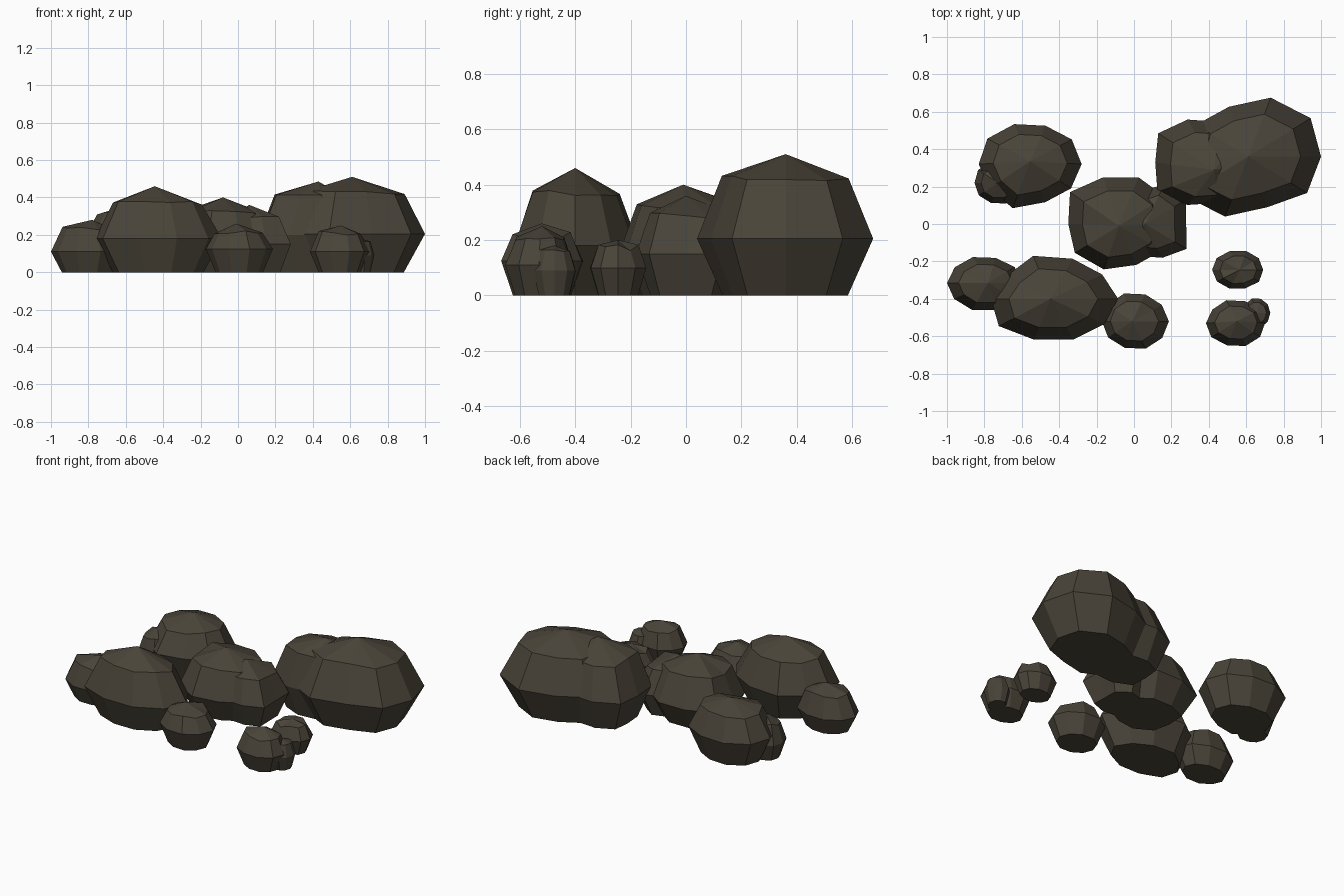
import bpy, bmesh, math, random

if "Cube" in bpy.data.objects:
    bpy.data.objects.remove(bpy.data.objects["Cube"])

random.seed(4)
SEG = 10

stone = bpy.data.materials.new("dark olive stone")
stone.diffuse_color = (0.068, 0.058, 0.041, 1)
stone.use_nodes = True
stone.node_tree.nodes["Principled BSDF"].inputs["Base Color"].default_value = stone.diffuse_color


def rock(name, centre, radius, top, waist, peak=(0, 0), shape=None, rough=0.03,
         shoulder=0.72, inset=0.72):
    """Faceted boulder: flat foot ring, widest waist ring, shoulder ring, peak."""
    cx, cy = centre
    rx, ry = radius
    shape = shape or [1 + random.uniform(-rough, rough) for _ in range(SEG)]
    # (height, scale of outline, follow of the peak offset)
    levels = [(0, 0.71, 0), (waist, 1.0, 0),
              (waist + (top - waist) * shoulder, inset, 0.3)]
    bm = bmesh.new()
    rings = []
    for k, (z, s, follow) in enumerate(levels):
        ring = []
        for i in range(SEG):
            a = 2 * math.pi * i / SEG
            f = s * shape[i]
            dz = random.uniform(-0.012, 0.012) if k == 2 else 0
            ring.append(bm.verts.new((cx + peak[0] * follow + rx * f * math.cos(a),
                                      cy + peak[1] * follow + ry * f * math.sin(a),
                                      z + dz)))
        rings.append(ring)
    tip = bm.verts.new((cx + peak[0], cy + peak[1], top))
    bm.faces.new(rings[0][::-1])
    for i in range(SEG):
        j = (i + 1) % SEG
        for lo, hi in zip(rings, rings[1:]):
            bm.faces.new((lo[i], lo[j], hi[j], hi[i]))
        bm.faces.new((rings[2][i], rings[2][j], tip))
    mesh = bpy.data.meshes.new(name)
    bm.to_mesh(mesh)
    bm.free()
    mesh.materials.append(stone)
    ob = bpy.data.objects.new(name, mesh)
    bpy.context.collection.objects.link(ob)


# back right pair
rock("back_right_boulder", (0.61, 0.36), (0.39, 0.33), 0.51, 0.205,
     shape=[1, 1.06, 1.005, 0.85, 0.88, 0.85, 1.08, 1.02, 0.86, 1.0])
rock("back_right_side_boulder", (0.37, 0.33), (0.27, 0.24), 0.485, 0.2, (0.06, -0.04),
     shape=[0.9, 0.9, 0.95, 1.0, 1.1, 0.95, 1.12, 1.0, 0.95, 0.9], inset=0.75)

# centre pair
rock("centre_boulder", (-0.07, 0.0), (0.29, 0.25), 0.40, 0.15, (-0.01, -0.01),
     shape=[0.95, 1.0, 1.05, 1.05, 1.16, 0.97, 1.05, 1.02, 0.92, 0.95], shoulder=0.7)
rock("centre_side_boulder", (0.09, 0.0), (0.21, 0.2), 0.36, 0.15, (-0.03, 0),
     shape=[0.9, 1.1, 1.12, 0.9, 0.9, 0.9, 0.9, 0.9, 0.95, 1.13], shoulder=0.66)

# back left boulder and chip
rock("back_left_boulder", (-0.555, 0.32), (0.275, 0.225), 0.37, 0.17, (0, 0.015),
     shape=[1, 1, 0.96, 1.0, 1.03, 1.0, 0.98, 1.1, 0.95, 0.98])
rock("back_left_chip", (-0.725, 0.22), (0.13, 0.115), 0.27, 0.11)

# front left pair
rock("front_left_boulder", (-0.43, -0.4), (0.335, 0.23), 0.46, 0.18, (-0.015, 0),
     shape=[1.03, 0.96, 0.98, 1.05, 0.92, 1.0, 1.08, 1.0, 1.0, 1.0],
     shoulder=0.67, inset=0.7)
rock("front_left_side_boulder", (-0.8, -0.315), (0.2, 0.145), 0.28, 0.11, (0.02, 0.0),
     shape=[1, 1, 0.97, 1, 0.98, 1, 1, 1.05, 1.05, 1])

# small stones at the front
rock("front_stone", (0.005, -0.52), (0.182, 0.152), 0.26, 0.125, (-0.015, 0),
     shoulder=0.68)
rock("front_right_stone", (0.545, -0.53), (0.16, 0.125), 0.25, 0.11, (0.005, 0.01))
rock("front_right_chip", (0.655, -0.475), (0.075, 0.08), 0.18, 0.09)
rock("right_stone", (0.555, -0.245), (0.137, 0.105), 0.2, 0.1, (0.01, 0))
